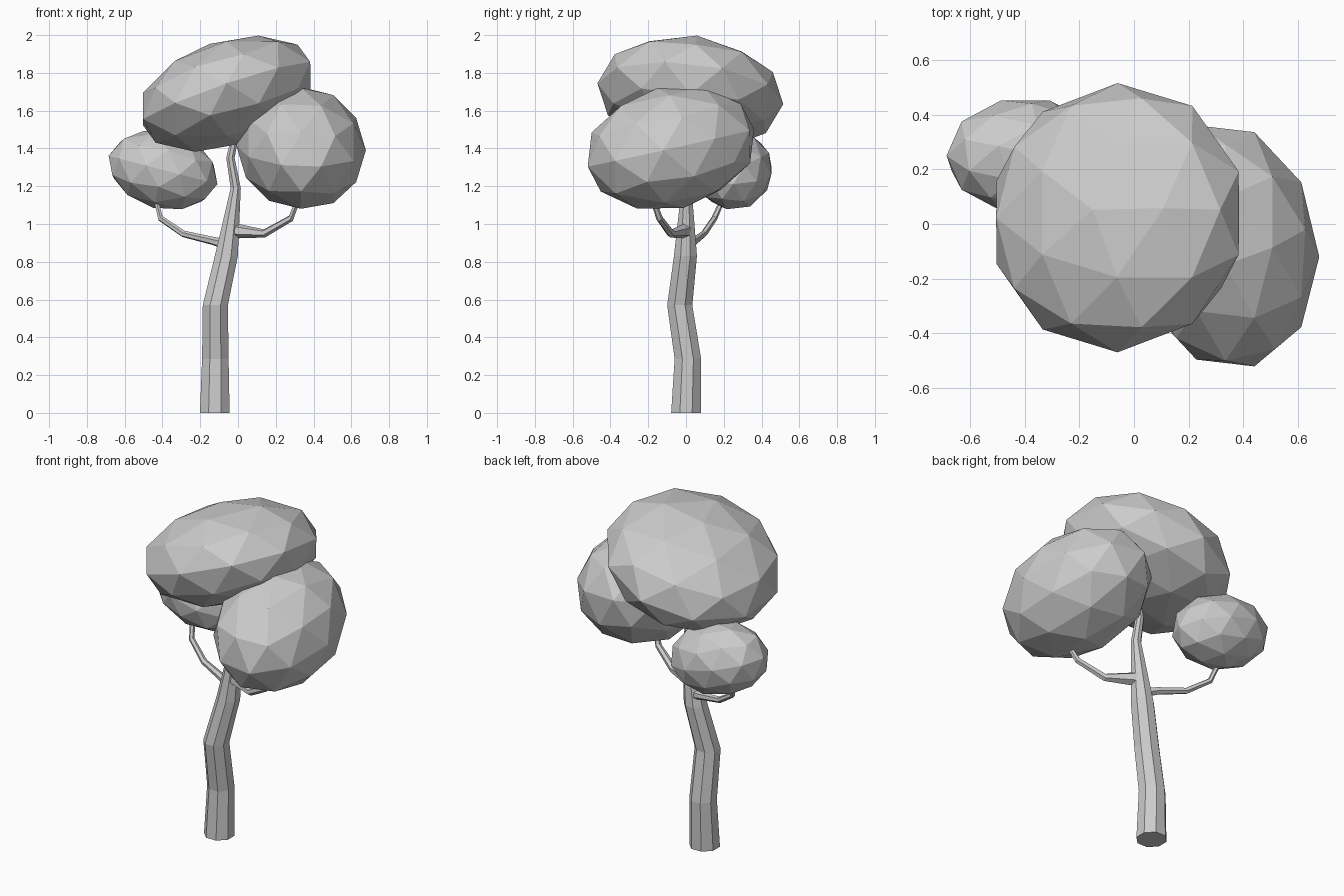
import bpy, bmesh, math
from mathutils import Matrix, Vector

if "Cube" in bpy.data.objects:
    bpy.data.objects.remove(bpy.data.objects["Cube"])


def finish(bm, name):
    bmesh.ops.recalc_face_normals(bm, faces=bm.faces)
    mesh = bpy.data.meshes.new(name)
    bm.to_mesh(mesh)
    bm.free()
    bpy.context.collection.objects.link(bpy.data.objects.new(name, mesh))


def foliage(name, centre, ax, ay, az, spin=0):
    """Faceted ball stretched along three semi-axes."""
    axes = Matrix((ax, ay, az)).transposed().to_4x4()
    m = Matrix.Translation(centre) @ axes @ Matrix.Rotation(math.radians(spin), 4, 'Z')
    bm = bmesh.new()
    bmesh.ops.create_icosphere(bm, subdivisions=2, radius=1, matrix=m)
    finish(bm, name)


def limb(name, path, sides, flat=False):
    """Tapered faceted tube through (x, y, z, radius) points."""
    bm = bmesh.new()
    pts = [Vector(p[:3]) for p in path]
    rings = []
    for i, p in enumerate(path):
        a, b = pts[max(i - 1, 0)], pts[min(i + 1, len(pts) - 1)]
        z = Vector((0, 0, 1))
        q = z.rotation_difference(z if flat else b - a)
        ring = []
        for k in range(sides):
            t = 2 * math.pi * (k + 0.5) / sides
            off = Vector((math.cos(t), math.sin(t), 0)) * p[3]
            ring.append(bm.verts.new(pts[i] + q @ off))
        rings.append(ring)
    for r, s in zip(rings, rings[1:]):
        for k in range(sides):
            n = (k + 1) % sides
            bm.faces.new((r[k], r[n], s[n], s[k]))
    bm.faces.new(rings[0][::-1])
    bm.faces.new(rings[-1])
    finish(bm, name)


# Crooked trunk with horizontal rings
limb("trunk", [(-.123, 0, 0, .085), (-.12, .01, .285, .076), (-.12, -.033, .57, .072),
               (-.062, -.003, .83, .066), (-.012, .003, 1.19, .029),
               (-.04, .0, 1.35, .024), (-.015, .0, 1.47, .02)], 8, flat=True)

# Side branches
limb("left_branch", [(-.06, .01, .89, .03), (-.13, .045, .91, .022), (-.29, .095, .948, .018),
                     (-.41, .15, 1.03, .016), (-.43, .185, 1.11, .014), (-.42, .2, 1.2, .012)], 6)
limb("right_branch", [(-.03, .0, .965, .042), (.14, -.08, .95, .022),
                      (.28, -.14, 1.03, .018), (.307, -.165, 1.1, .015), (.32, -.17, 1.2, .012)], 6)

# Top foliage: flattened ball leaning up to the right
tilt = (Matrix.Rotation(math.radians(-6.4), 3, 'X') @ Matrix.Rotation(math.radians(-19), 3, 'Y')
        @ Matrix.Diagonal((.492, .495, .28)))
foliage("top_foliage", (-.06, .023, 1.69), tilt.col[0], tilt.col[1], tilt.col[2])

# Right and left foliage
foliage("right_foliage", (.334, -.08, 1.403), (.343, -.04, -.013), (0, .45, .1), (0, -.07, .317), 90)
foliage("left_foliage", (-.397, .25, 1.286), (.288, 0, -.075), (0, .212, 0), (.052, 0, .2), 90)
